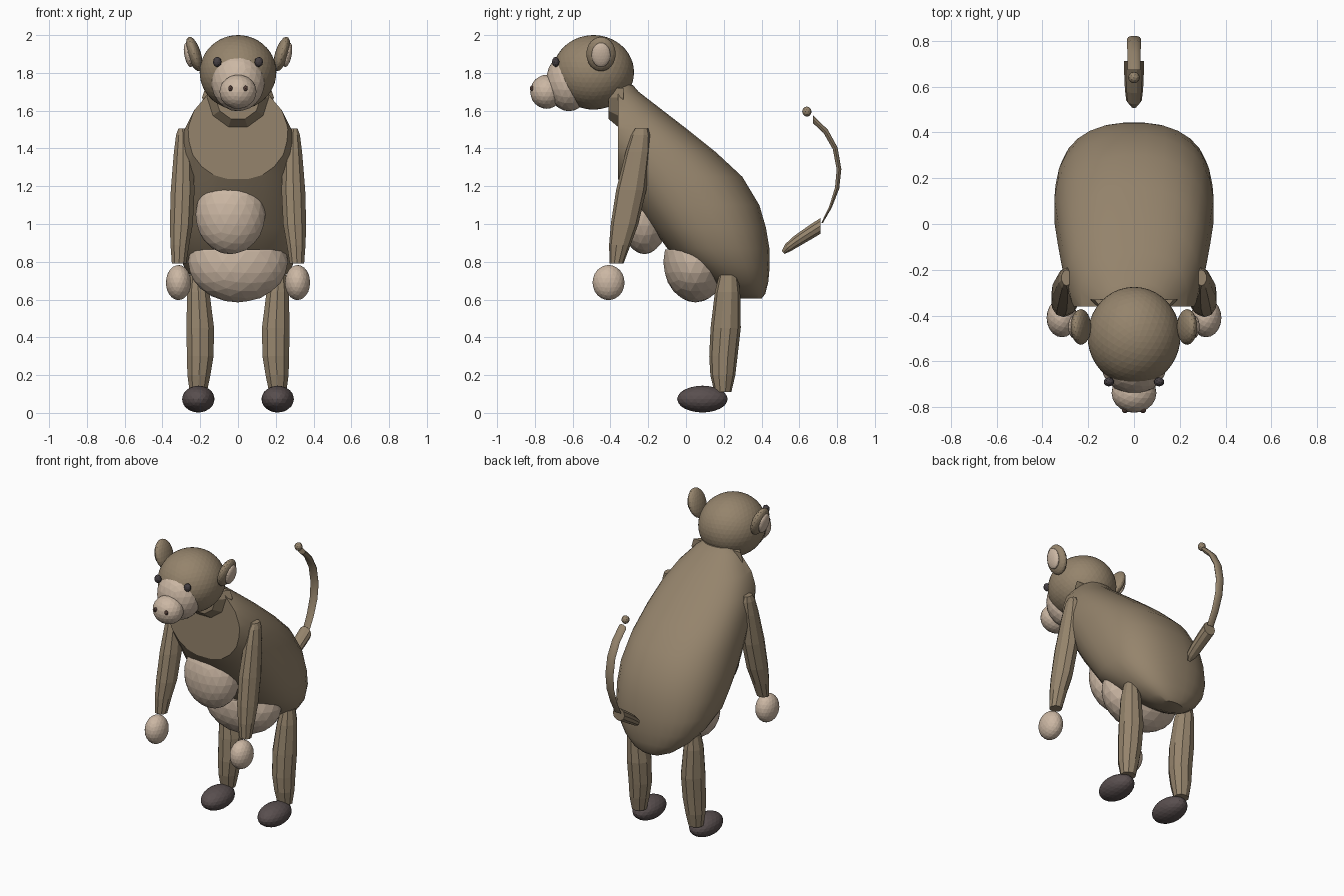
import bpy, bmesh, math
from mathutils import Matrix, Vector

cube = bpy.data.objects.get("Cube")
if cube:
    bpy.data.objects.remove(cube, do_unlink=True)


def material(name, rgb):
    m = bpy.data.materials.new(name)
    m.use_nodes = True
    m.diffuse_color = (*rgb, 1)
    m.node_tree.nodes["Principled BSDF"].inputs["Base Color"].default_value = (*rgb, 1)
    return m


FUR = material("brown fur", (0.30, 0.23, 0.15))
SKIN = material("pale skin", (0.60, 0.475, 0.37))
DARK = material("dark foot", (0.10, 0.078, 0.078))
EYE = material("dark eye", (0.06, 0.05, 0.055))
NOSE = material("nostril brown", (0.09, 0.05, 0.04))


def finish(name, bm, mat, angle=None):
    bmesh.ops.recalc_face_normals(bm, faces=bm.faces)
    mesh = bpy.data.meshes.new(name)
    bm.to_mesh(mesh)
    bm.free()
    mesh.materials.append(mat)
    ob = bpy.data.objects.new(name, mesh)
    bpy.context.collection.objects.link(ob)
    if angle:
        bpy.ops.object.select_all(action='DESELECT')
        ob.select_set(True)
        bpy.context.view_layer.objects.active = ob
        bpy.ops.object.shade_smooth_by_angle(angle=math.radians(angle))
    return ob


def cut(bm, point, normal):
    """Remove everything on the normal's side and cap the opening."""
    r = bmesh.ops.bisect_plane(bm, geom=bm.verts[:] + bm.edges[:] + bm.faces[:],
                               plane_co=point, plane_no=normal, clear_outer=True)
    edges = [e for e in r["geom_cut"] if isinstance(e, bmesh.types.BMEdge)]
    bmesh.ops.holes_fill(bm, edges=edges, sides=0)


def ball(name, centre, radii, mat, detail=3, tilt=0, clip=None):
    bm = bmesh.new()
    m = (Matrix.Translation(centre) @ Matrix.Rotation(tilt, 4, 'Y')
         @ Matrix.Diagonal((*radii, 1)))
    bmesh.ops.create_icosphere(bm, subdivisions=detail, radius=1, matrix=m)
    if clip is not None:
        cut(bm, (0, 0, clip), (0, 0, 1))
    return finish(name, bm, mat)


def loft(name, rings, sides, mat, power=2, angle=None, clip_y=None):
    """Stack level rings given as (x, y, z, x radius, y radius)."""
    bm = bmesh.new()
    loops = []
    for x, y, z, rx, ry in rings:
        loop = []
        for i in range(sides):
            a = math.tau * (i + 0.5) / sides
            c, s = math.cos(a), math.sin(a)
            loop.append(bm.verts.new((
                x + rx * math.copysign(abs(c) ** (2 / power), c),
                y + ry * math.copysign(abs(s) ** (2 / power), s), z)))
        loops.append(loop)
    for a, b in zip(loops, loops[1:]):
        for i in range(sides):
            j = (i + 1) % sides
            bm.faces.new((a[i], a[j], b[j], b[i]))
    bm.faces.new(loops[0])
    bm.faces.new(loops[-1])
    if clip_y is not None:
        cut(bm, (0, clip_y, 0), (0, -1, 0))
    return finish(name, bm, mat, angle)


# Leaning body: height, front edge, back edge, half width
body = [(1.735, -.44, -.28, .10), (1.70, -.50, -.25, .15), (1.60, -.53, -.12, .235),
        (1.50, -.50, .01, .285), (1.38, -.45, .16, .315), (1.25, -.37, .30, .335),
        (1.10, -.27, .39, .35), (.98, -.18, .425, .345), (.87, -.10, .443, .33),
        (.77, .03, .444, .285), (.69, .13, .436, .22), (.63, .23, .42, .14),
        (.605, .28, .40, .08)]
loft("body", [(0, (f + b) / 2, z, w, (b - f) / 2) for z, f, b, w in body],
     28, FUR, power=2.35, angle=30, clip_y=-.36)

# Neck collar
bm = bmesh.new()
place = (Matrix.Translation((0, -.37, 1.67)) @ Matrix.Rotation(math.pi / 2, 4, 'X')
         @ Matrix.Rotation(math.pi / 10, 4, 'Z'))
bmesh.ops.create_cone(bm, cap_ends=True, segments=10, radius1=.19, radius2=.12,
                      depth=.08, matrix=place)
cut(bm, (0, 0, 1.72), (0, 0, 1))
finish("neck", bm, FUR)

# Belly and chest patches
ball("belly", (0, .05, .80), (.265, .17, .215), SKIN, clip=.865)
ball("chest_patch", (-.04, -.22, 1.05), (.185, .13, .21), SKIN)

# Head
ball("head", (0, -.49, 1.803), (.203, .215, .197), FUR, detail=4)
ball("face", (0, -.62, 1.752), (.142, .122, .155), SKIN)
ball("snout", (0, -.738, 1.70), (.098, .087, .09), SKIN)

# Limb profiles: x, y, z, x radius, y radius
arm = [(.295, -.235, 1.505, .022, .035), (.29, -.24, 1.47, .04, .05),
       (.29, -.255, 1.38, .052, .065), (.293, -.29, 1.18, .066, .08),
       (.30, -.325, 1.0, .064, .073), (.308, -.35, .89, .052, .057),
       (.312, -.368, .79, .04, .037)]
leg = [(.215, .225, .73, .04, .05), (.21, .22, .64, .062, .067),
       (.2, .21, .45, .077, .08), (.2, .198, .30, .074, .075),
       (.207, .195, .20, .064, .066), (.21, .195, .11, .048, .045)]


def mirrored(rings, side):
    return [(side * x, *rest) for x, *rest in rings]


for side, word in ((1, "left"), (-1, "right")):
    loft(word + "_arm", mirrored(arm, side), 10, FUR)
    loft(word + "_leg", mirrored(leg, side), 10, FUR)
    ball(word + "_hand", (side * .315, -.41, .69), (.067, .085, .093), SKIN)
    ball(word + "_foot", (side * .21, .087, .073), (.086, .134, .071), DARK)
    ball(word + "_ear", (side * .232, -.45, 1.9), (.036, .078, .095), FUR,
         tilt=side * .3)
    ball(word + "_inner_ear", (side * .262, -.45, 1.895), (.022, .05, .066), SKIN,
         tilt=side * .2)
    ball(word + "_eye", (side * .11, -.69, 1.858), (.023, .02, .027), EYE, detail=2)
    ball(word + "_nostril", (side * .04, -.815, 1.718), (.012, .012, .015), NOSE,
         detail=2)


def tail_part(name, points, sides=10):
    """Sweep an oval along (y, z, half width, half thickness) stations."""
    bm = bmesh.new()
    path = [Vector((0, p[0], p[1])) for p in points]
    loops = []
    for k, (p, spec) in enumerate(zip(path, points)):
        t = (path[min(k + 1, len(path) - 1)] - path[max(k - 1, 0)]).normalized()
        n = Vector((0, -t.z, t.y))
        loops.append([bm.verts.new(p + Vector((spec[2] * math.cos(a), 0, 0))
                                   + n * spec[3] * math.sin(a))
                      for a in (math.tau * i / sides for i in range(sides))])
    for a, b in zip(loops, loops[1:]):
        for i in range(sides):
            j = (i + 1) % sides
            bm.faces.new((a[i], a[j], b[j], b[i]))
    bm.faces.new(loops[0])
    bm.faces.new(loops[-1])
    return bm


# Tail: short thick root, thin curved whip, round tip
root = tail_part("tail_root", [(.515, .85, .012, .012), (.54, .875, .034, .025),
                               (.59, .912, .04, .032), (.66, .957, .043, .036),
                               (.76, 1.02, .045, .038)])
cut(root, (0, .712, 0), (0, 1, 0))
finish("tail_root", root, FUR)
whip = tail_part("tail_whip", [(.72, 1.005, .024, .004), (.765, 1.09, .026, .008),
                               (.8, 1.19, .028, .012), (.81, 1.29, .03, .013),
                               (.79, 1.40, .03, .014), (.74, 1.49, .029, .015),
                               (.64, 1.585, .028, .016)])
cut(whip, (0, .672, 0), (0, -1, 0))
finish("tail_whip", whip, FUR, 40)
ball("tail_tip", (0, .64, 1.595), (.025, .025, .027), FUR, detail=2)
